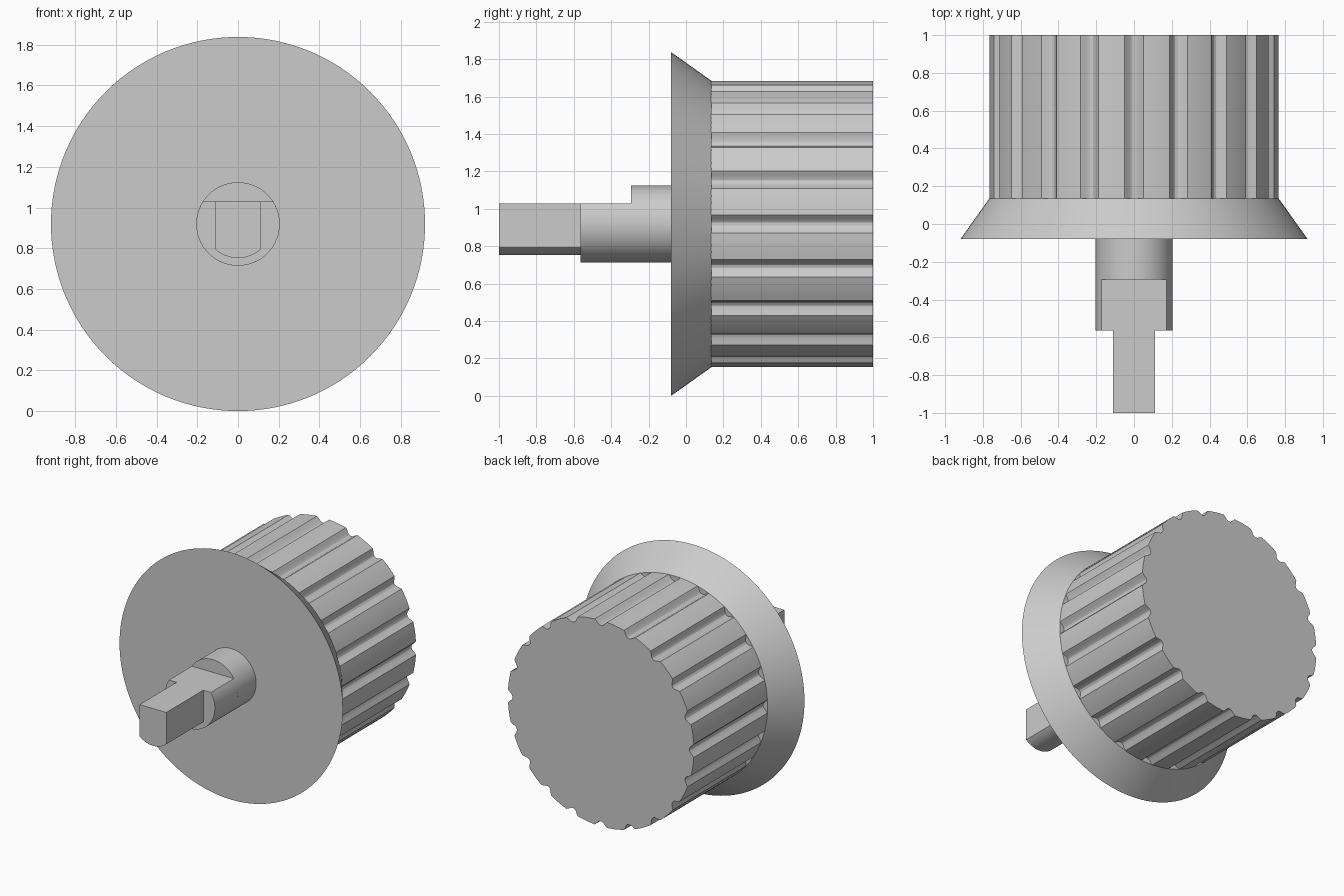
import bpy, bmesh
from math import sin, cos, pi, asin, acos, radians

if "Cube" in bpy.data.objects:
    bpy.data.objects.remove(bpy.data.objects["Cube"])

AXIS_Z = 0.919      # height of the knob's axis
FLAT = 0.11         # height of the shaft's flat above the axis

grey = bpy.data.materials.new("plain grey")
grey.use_nodes = True
grey.diffuse_color = (0.6, 0.6, 0.6, 1)
grey.node_tree.nodes["Principled BSDF"].inputs["Base Color"].default_value = (0.6, 0.6, 0.6, 1)


def arc(radius, start, end, steps):
    """Points on an arc around the axis, both ends included."""
    angles = [start + (end - start) * i / steps for i in range(steps + 1)]
    return [(radius * cos(a), radius * sin(a)) for a in angles]


def loft(name, front, y_front, back, y_back):
    """Solid between two matching outlines lying across the axis."""
    bm = bmesh.new()
    a = [bm.verts.new((x, y_front, AXIS_Z + z)) for x, z in front]
    b = [bm.verts.new((x, y_back, AXIS_Z + z)) for x, z in back]
    bm.faces.new(a)
    bm.faces.new(b[::-1])
    for i in range(len(a)):
        j = (i + 1) % len(a)
        bm.faces.new((a[i], b[i], b[j], a[j]))
    bmesh.ops.recalc_face_normals(bm, faces=bm.faces)
    mesh = bpy.data.meshes.new(name)
    bm.to_mesh(mesh)
    bm.free()
    mesh.materials.append(grey)
    obj = bpy.data.objects.new(name, mesh)
    bpy.context.collection.objects.link(obj)
    bpy.ops.object.select_all(action='DESELECT')
    obj.select_set(True)
    bpy.context.view_layer.objects.active = obj
    bpy.ops.object.shade_smooth_by_angle(angle=radians(25))
    return obj


def circle(radius, steps=128):
    return arc(radius, 0, 2 * pi, steps)[:-1]


# Grip with rounded grooves all around
GROOVES = 20
groove = [(-3.7, 0.766), (-2.6, 0.752), (-1.6, 0.736), (-0.6, 0.729),
          (0.6, 0.729), (1.6, 0.736), (2.6, 0.752), (3.7, 0.766)]
ridge = [(angle, 0.766) for angle in (5.8, 7.9, 10.1, 12.2)]
outline = []
for n in range(GROOVES):
    for angle, radius in groove + ridge:
        t = radians(angle + n * 360 / GROOVES)
        outline.append((radius * cos(t), radius * sin(t)))
loft("grip", outline, 0.13, outline, 1.0)

# Flared skirt
loft("skirt", circle(0.919), -0.08, circle(0.766), 0.135)

# Shaft: round root, then a D-shaped length
loft("shaft_root", circle(0.205), -0.295, circle(0.205), -0.07)
cut = asin(FLAT / 0.205)
d_shape = arc(0.205, pi - cut, 2 * pi + cut, 72)
loft("shaft_flat", d_shape, -0.565, d_shape, -0.295)

# Narrow key with a rounded underside
HALF = 0.11
corner = acos(HALF / 0.167)
key = [(-HALF, FLAT)] + arc(0.167, pi + corner, 2 * pi - corner, 20) + [(HALF, FLAT)]
loft("shaft_key", key, -1.0, key, -0.565)
